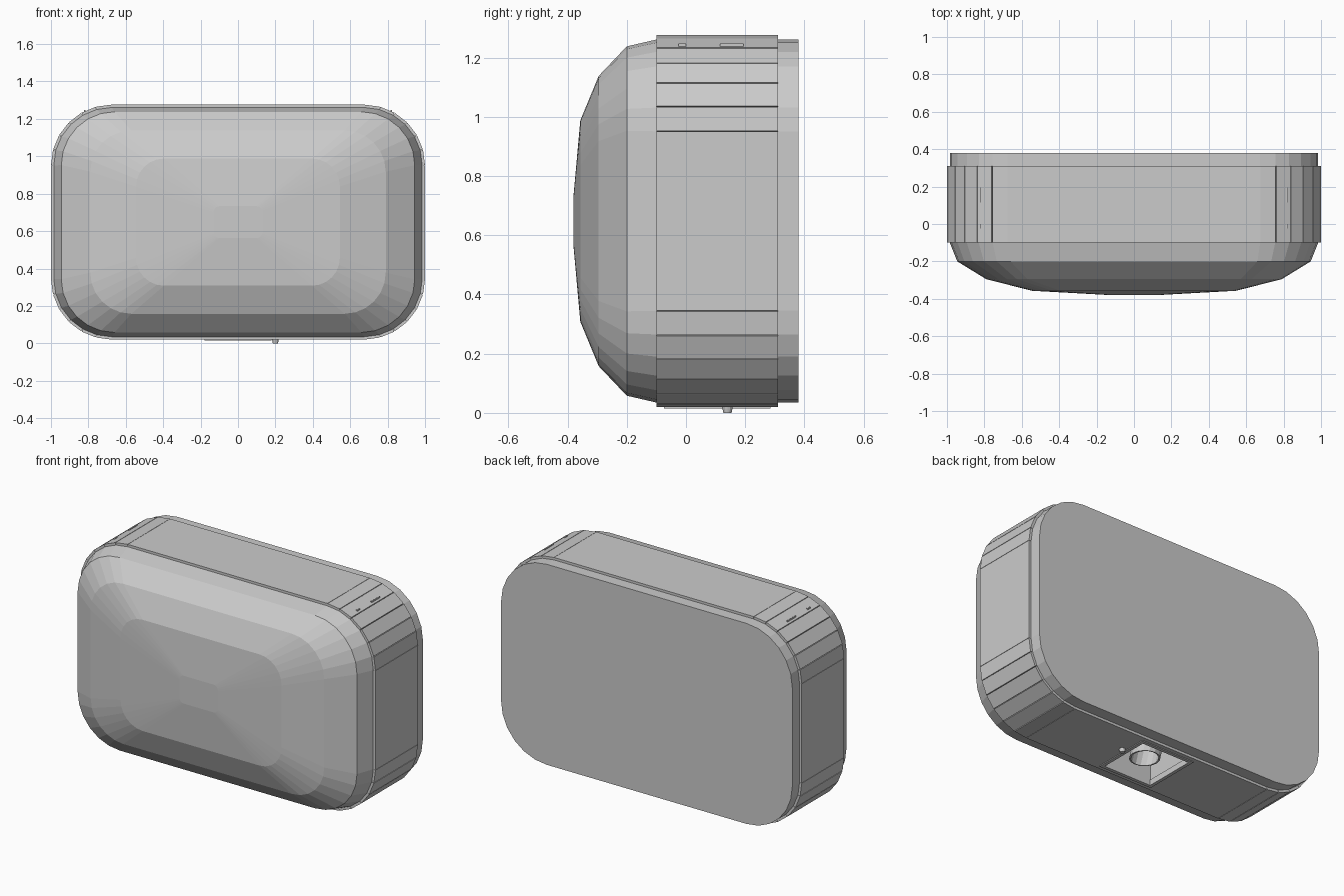
import bpy, bmesh, math
from mathutils import Vector

if "Cube" in bpy.data.objects:
    bpy.data.objects.remove(bpy.data.objects["Cube"])

ZC = 0.648  # height of the body centre


def material(name, v):
    m = bpy.data.materials.new(name)
    m.diffuse_color = (v, v, v, 1)
    m.use_nodes = True
    m.node_tree.nodes["Principled BSDF"].inputs["Base Color"].default_value = m.diffuse_color
    return m


GREY = material("light grey", 0.6)


def outline(hx, hz, r, n=6):
    """Rounded rectangle in x/z, n segments for each corner."""
    pts = []
    for k, (sx, sz) in enumerate([(1, 1), (-1, 1), (-1, -1), (1, -1)]):
        for i in range(n + 1):
            a = math.radians(90 * k + 90 * i / n)
            pts.append((sx * (hx - r) + r * math.cos(a),
                        ZC + sz * (hz - r) + r * math.sin(a)))
    return pts


def finish(name, bm):
    bmesh.ops.recalc_face_normals(bm, faces=bm.faces[:])
    me = bpy.data.meshes.new(name)
    bm.to_mesh(me)
    bm.free()
    me.materials.append(GREY)
    ob = bpy.data.objects.new(name, me)
    bpy.context.collection.objects.link(ob)
    return ob


def add_box(bm, x0, x1, y0, y1, z0, z1):
    vs = bmesh.ops.create_cube(bm, size=1)["verts"]
    for v in vs:
        v.co = ((x0, x1)[v.co.x > 0], (y0, y1)[v.co.y > 0], (z0, z1)[v.co.z > 0])
    return vs


def cut(ob, cutter):
    mod = ob.modifiers.new("opening", "BOOLEAN")
    mod.operation = "DIFFERENCE"
    mod.solver = "EXACT"
    mod.object = cutter


# main housing: back plate, core and domed front lofted through rings
bm = bmesh.new()
rings = []
for y, hx, hz, r in [(0.38, 0.985, 0.613, 0.31), (-0.10, 0.985, 0.613, 0.31),
                     (-0.20, 0.945, 0.59, 0.285), (-0.295, 0.79, 0.49, 0.22),
                     (-0.357, 0.545, 0.34, 0.15), (-0.38, 0.13, 0.085, 0.03)]:
    rings.append([bm.verts.new((x, y, z)) for x, z in outline(hx, hz, r)])
for a, b in zip(rings, rings[1:]):
    for i in range(len(a)):
        j = (i + 1) % len(a)
        bm.faces.new((a[i], a[j], b[j], b[i]))
bm.faces.new(rings[0])
bm.faces.new(rings[-1])
housing = finish("housing", bm)

# band of separate flat panels, each pushed out along its own normal
bm = bmesh.new()
pts = outline(0.985, 0.613, 0.31)
for i, (x0, z0) in enumerate(pts):
    x1, z1 = pts[(i + 1) % len(pts)]
    n = Vector((z1 - z0, 0, x0 - x1)).normalized() * 0.015
    vs = []
    for y in (-0.10, 0.31):
        p, q = Vector((x0, y, z0)), Vector((x1, y, z1))
        vs.append([bm.verts.new(c) for c in (p, q, q + n, p + n)])
    a, b = vs
    bm.faces.new(a)
    bm.faces.new(b)
    for k in range(4):
        bm.faces.new((a[k], a[(k + 1) % 4], b[(k + 1) % 4], b[k]))
band = finish("side_band_panels", bm)

# air opening in the underside
bm = bmesh.new()
add_box(bm, -0.165, 0.165, -0.06, 0.27, -0.1, 0.27)
cutter = finish("opening_cutter", bm)
cutter.hide_render = True
cutter.hide_set(True)
cut(housing, cutter)
cut(band, cutter)

# thin frame around the opening
bm = bmesh.new()
for x0, x1, y0, y1 in [(-0.18, 0.18, -0.075, -0.055), (-0.18, 0.18, 0.265, 0.285),
                       (-0.18, -0.16, -0.055, 0.265), (0.16, 0.18, -0.055, 0.265)]:
    add_box(bm, x0, x1, y0, y1, 0.015, 0.05)
finish("opening_frame", bm)

# slanted air nozzle inside the opening
bm = bmesh.new()
vs = bmesh.ops.create_cone(bm, cap_ends=False, segments=16, radius1=0.085,
                           radius2=0.085, depth=0.2)["verts"]
for v in vs:
    v.co.y += 0.09 + 0.35 * (v.co.z + 0.1)
    v.co.z += 0.16
nozzle = finish("air_nozzle", bm)
nozzle.modifiers.new("wall", "SOLIDIFY").thickness = 0.01

# small sensor button beside the opening
bm = bmesh.new()
vs = bmesh.ops.create_cone(bm, cap_ends=True, segments=12, radius1=0.014,
                           radius2=0.02, depth=0.03)["verts"]
for v in vs:
    v.co += Vector((0.2, 0.14, 0.015))
finish("sensor_button", bm)

# little clip tips showing through the upper corners
bm = bmesh.new()
for s in (-1, 1):
    for y0, y1 in [(-0.025, 0.0), (0.115, 0.195)]:
        add_box(bm, s * 0.82 - 0.004, s * 0.82 + 0.004, y0, y1, 1.22, 1.247)
finish("clip_tips", bm)
